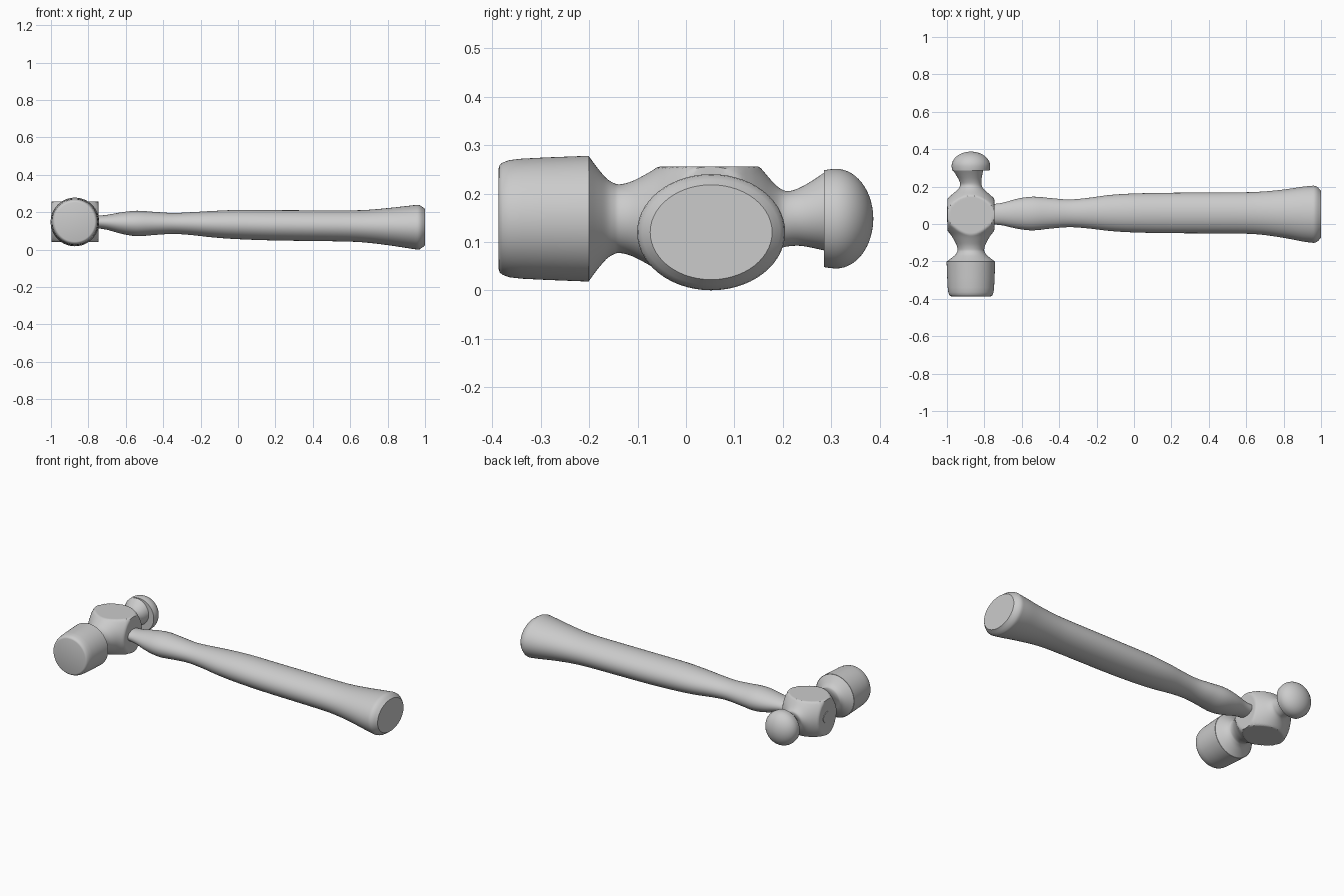
import bpy, bmesh, math

if "Cube" in bpy.data.objects:
    bpy.data.objects.remove(bpy.data.objects["Cube"])

grey = bpy.data.materials.new("steel grey")
grey.diffuse_color = (0.6, 0.6, 0.6, 1)
grey.use_nodes = True
grey.node_tree.nodes["Principled BSDF"].inputs["Base Color"].default_value = grey.diffuse_color


def smooth_rows(rows, steps=4):
    """Catmull-Rom interpolation through a list of station tuples."""
    out = []
    for i in range(len(rows) - 1):
        p0, p1 = rows[max(i - 1, 0)], rows[i]
        p2, p3 = rows[i + 1], rows[min(i + 2, len(rows) - 1)]
        for s in range(steps):
            t = s / steps
            out.append(tuple(0.5 * (2 * b + (c - a) * t + (2 * a - 5 * b + 4 * c - d) * t * t
                                    + (3 * b - a - 3 * c + d) * t ** 3)
                             for a, b, c, d in zip(p0, p1, p2, p3)))
    return out + [rows[-1]]


def loft(name, rings, angle=35):
    """Skin closed rings of points, cap both ends, shade smooth by angle."""
    bm = bmesh.new()
    loops = [[bm.verts.new(p) for p in ring] for ring in rings]
    n = len(loops[0])
    for a, b in zip(loops, loops[1:]):
        for i in range(n):
            j = (i + 1) % n
            bm.faces.new((a[i], a[j], b[j], b[i]))
    bm.faces.new(loops[0][::-1])
    bm.faces.new(loops[-1])
    bmesh.ops.remove_doubles(bm, verts=bm.verts, dist=1e-5)
    bmesh.ops.recalc_face_normals(bm, faces=bm.faces)
    mesh = bpy.data.meshes.new(name)
    bm.to_mesh(mesh)
    bm.free()
    mesh.materials.append(grey)
    ob = bpy.data.objects.new(name, mesh)
    bpy.context.collection.objects.link(ob)
    bpy.ops.object.select_all(action='DESELECT')
    bpy.context.view_layer.objects.active = ob
    ob.select_set(True)
    bpy.ops.object.shade_smooth_by_angle(angle=math.radians(angle))
    return ob


def circle(n):
    return [(math.cos(2 * math.pi * i / n), math.sin(2 * math.pi * i / n)) for i in range(n)]


HX, HZ = -0.872, 0.148          # head axis
BX, BZ = 0.125, 0.108           # half size of the squared-off cheeks


def head_ring(y, r, shift=0.0):
    """Round ring about the head axis, cut flat by the cheek box near the eye."""
    pts = []
    for c, s in circle(72):
        x, z = r * c, r * s
        if -0.1 < y < 0.2:
            x = max(-BX, min(BX, x))
            z = max(-BZ, min(BZ, z))
        pts.append((HX + x - shift, y, HZ + z + shift))
    return pts


# striking face: slightly tapered drum with a rounded rim
face = [(-0.387, 0.105), (-0.385, 0.111), (-0.379, 0.116), (-0.365, 0.121), (-0.34, 0.124),
        (-0.29, 0.1265), (-0.2, 0.13)]
loft("striking_face", [head_ring(y, r) for y, r in face], 40)

# waist, squared eye block and ball neck (the neck drifts off axis towards the ball)
body = [(-0.2, 0.128, 0), (-0.183, 0.105, 0), (-0.165, 0.084, 0), (-0.15, 0.074, 0), (-0.137, 0.071, 0),
        (-0.115, 0.076, 0), (-0.09, 0.088, 0), (-0.06, 0.106, 0), (-0.03, 0.130, 0),
        (0.005, 0.155, 0), (0.052, 0.168, 0), (0.1, 0.153, 0), (0.13, 0.130, 0),
        (0.155, 0.104, 0), (0.18, 0.075, 0), (0.197, 0.061, 0), (0.213, 0.057, 0),
        (0.235, 0.060, 0.004), (0.26, 0.069, 0.009), (0.287, 0.081, 0.015)]
loft("head_body", [head_ring(*row) for row in smooth_rows(body)], 35)

# ball peen: flat-backed dome
dome = [(0.285, 0.100), (0.297, 0.102)]
for k in range(15):
    a = math.radians(k * 6.3)
    dome.append((0.31 + 0.077 * math.sin(a), max(0.103 * math.cos(a), 0.001)))
loft("ball_peen", [head_ring(y, r) for y, r in dome], 35)

# handle: x, y centre, z centre, half width in y, half height in z
handle = [(-0.76, 0.052, 0.148, 0.054, 0.033), (-0.70, 0.053, 0.146, 0.061, 0.040),
          (-0.62, 0.055, 0.142, 0.081, 0.058), (-0.54, 0.056, 0.140, 0.090, 0.068),
          (-0.45, 0.057, 0.140, 0.082, 0.062), (-0.35, 0.057, 0.140, 0.074, 0.056),
          (-0.25, 0.058, 0.139, 0.081, 0.061), (-0.13, 0.059, 0.136, 0.096, 0.071),
          (0.0, 0.059, 0.134, 0.104, 0.078), (0.2, 0.059, 0.130, 0.108, 0.081),
          (0.55, 0.059, 0.127, 0.110, 0.083), (0.68, 0.058, 0.125, 0.115, 0.087),
          (0.8, 0.055, 0.123, 0.129, 0.099), (0.9, 0.053, 0.121, 0.146, 0.112),
          (0.96, 0.052, 0.120, 0.153, 0.120)]
tip = [(0.972, 0.052, 0.120, 0.151, 0.118), (0.985, 0.052, 0.120, 0.142, 0.109),
       (1.0, 0.052, 0.120, 0.126, 0.098)]


def handle_ring(x, cy, cz, ry, rz):
    return [(x, cy + ry * c, cz + rz * s) for c, s in circle(56)]


loft("handle", [handle_ring(*row) for row in smooth_rows(handle) + tip], 35)

# end of the handle showing through the eye
loft("handle_eye_end", [handle_ring(x, 0.052, 0.148, 0.042, 0.034) for x in (-1.0, -0.75)], 35)
